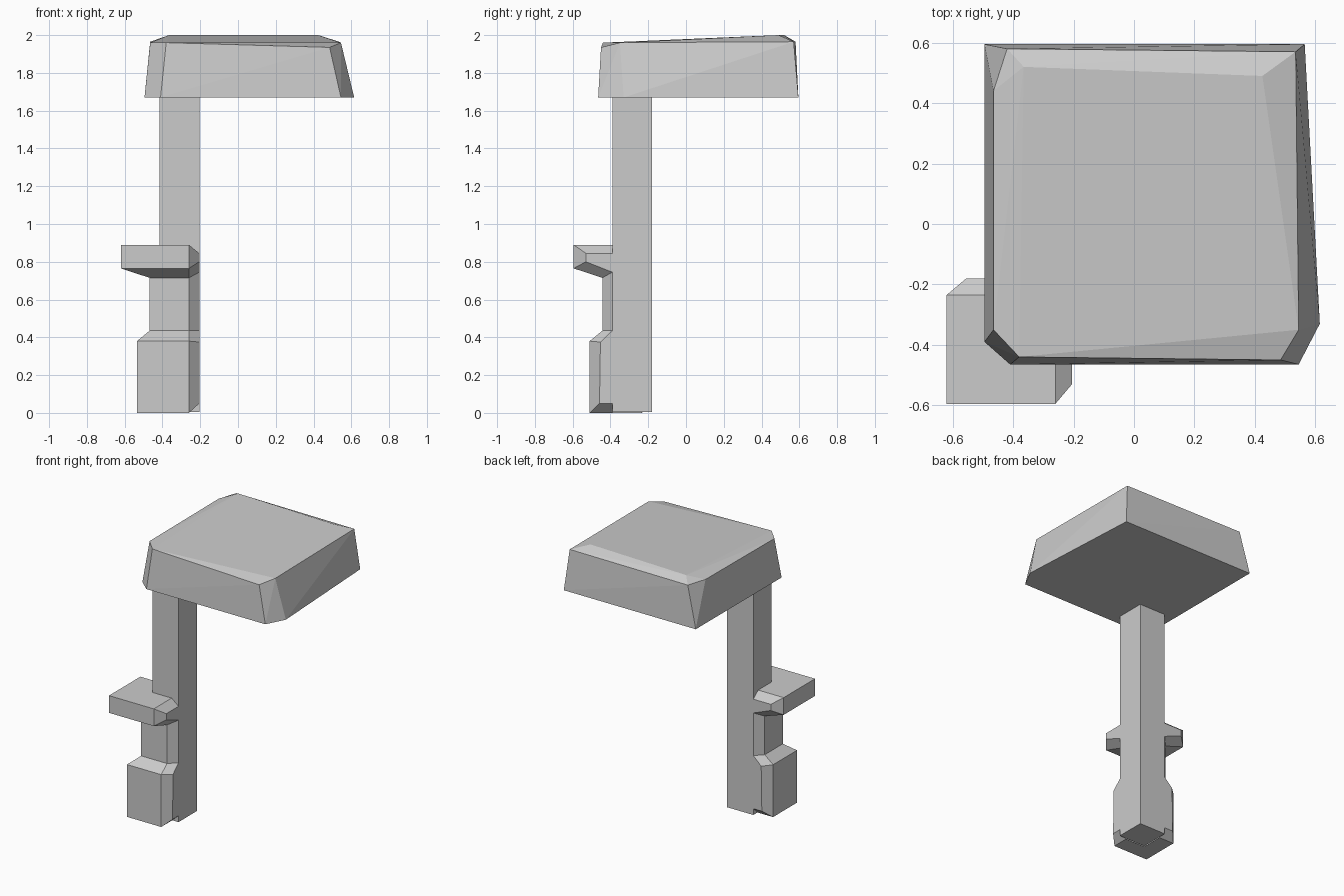
import bpy
import bmesh

cube = bpy.data.objects.get("Cube")
if cube:
    bpy.data.objects.remove(cube, do_unlink=True)

# Single plain grey material
grey = bpy.data.materials.new("plain grey")
grey.use_nodes = True
colour = (0.6, 0.6, 0.6, 1)
grey.diffuse_color = colour
grey.node_tree.nodes["Principled BSDF"].inputs["Base Color"].default_value = colour


def finish(name, bm):
    bmesh.ops.recalc_face_normals(bm, faces=bm.faces)
    mesh = bpy.data.meshes.new(name)
    bm.to_mesh(mesh)
    bm.free()
    mesh.materials.append(grey)
    obj = bpy.data.objects.new(name, mesh)
    bpy.context.collection.objects.link(obj)
    return obj


LEFT, RIGHT, FRONT, BACK = -0.415, -0.205, -0.39, -0.18
CAP_BASE = 1.67

# Square column
bm = bmesh.new()
bmesh.ops.create_cube(bm, size=1)
for v in bm.verts:
    v.co = (RIGHT if v.co.x > 0 else LEFT,
            BACK if v.co.y > 0 else FRONT,
            CAP_BASE if v.co.z > 0 else 0.004)
finish("column", bm)

# Plinth, recessed panel and shelf wrapped round the outer column corner.
# Each profile holds (distance out from the column, height).
full = [(0, 0), (.12, 0), (.12, .38), (.053, .435),
        (.053, .715), (.205, .765), (.205, .89), (0, .89)]
end = [(0, .05), (.068, .05), (.063, .375), (0, .435),
       (0, .745), (.14, .80), (.14, .845), (0, .845)]
TAPER = 0.055

bm = bmesh.new()
rings = [
    [bm.verts.new((RIGHT, FRONT - d, z)) for d, z in end],
    [bm.verts.new((RIGHT - TAPER, FRONT - d, z)) for d, z in full],
    [bm.verts.new((LEFT - d, FRONT - d, z)) for d, z in full],
    [bm.verts.new((LEFT - d, BACK - TAPER, z)) for d, z in full],
    [bm.verts.new((LEFT - d, BACK, z)) for d, z in end],
]
for a, b in zip(rings, rings[1:]):
    for i in range(len(full) - 1):
        bm.faces.new((a[i], a[i + 1], b[i + 1], b[i]))
for ring in (rings[0], rings[-1]):
    bm.faces.new(ring[:4])
    bm.faces.new(ring[4:])
finish("plinth_and_shelf", bm)

# Faceted overhanging cap: lower rim, upper rim and raised back ridge
rim = [(-.495, .595), (.565, .595), (.615, -.33),
       (.545, -.465), (-.41, -.465), (-.495, -.39)]
shoulder = [(-.465, .44, 1.965), (-.42, .58, 1.965), (.535, .57, 1.965),
            (.545, -.35, 1.96), (.485, -.45, 1.935),
            (-.38, -.44, 1.96), (-.465, -.35, 1.96)]
ridge = [(-.365, .52, 2), (.425, .49, 2)]

bm = bmesh.new()
for p in [(x, y, CAP_BASE) for x, y in rim] + shoulder + ridge:
    bm.verts.new(p)
bmesh.ops.convex_hull(bm, input=bm.verts[:])
bmesh.ops.dissolve_limit(bm, angle_limit=0.01, verts=bm.verts[:], edges=bm.edges[:])
finish("cap", bm)
